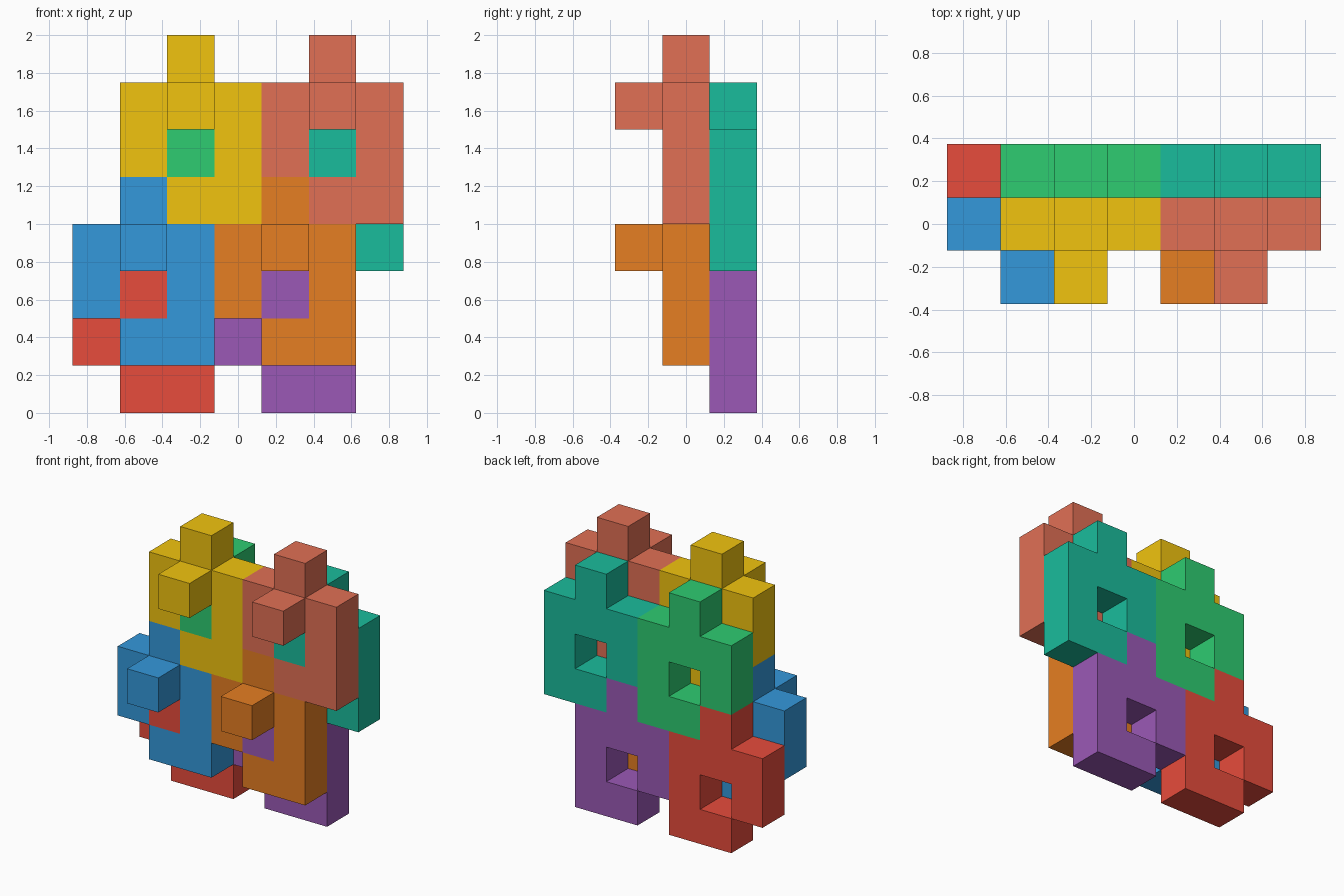
import bpy
import bmesh
from mathutils import Vector

if "Cube" in bpy.data.objects:
    bpy.data.objects.remove(bpy.data.objects["Cube"])

S = 0.25  # edge of one block

# Ring tile seen from the front, relative to its hole (column, row)
RING = [(0, -1), (1, -1), (-1, 0), (1, 0), (-1, 1), (0, 1), (1, 1), (0, 2)]
KNOB = (0, 1)  # block sticking out one layer toward the front

# name: (hole column, hole row, layer, sRGB colour)
TILES = {
    "front_tile_lower_left": (1, 2, 1, 0x3498DB),
    "front_tile_upper_left": (2, 5, 1, 0xF1C40F),
    "front_tile_lower_right": (4, 2, 1, 0xE67E22),
    "front_tile_upper_right": (5, 5, 1, 0xE17055),
    "back_tile_lower_left": (1, 1, 2, 0xE74C3C),
    "back_tile_upper_left": (2, 4, 2, 0x2ECC71),
    "back_tile_lower_right": (4, 1, 2, 0x9B59B6),
    "back_tile_upper_right": (5, 4, 2, 0x1ABC9C),
}


def tile_cells(col, row, layer):
    cells = {(col + i, layer, row + k) for i, k in RING}
    cells.add((col + KNOB[0], layer - 1, row + KNOB[1]))
    return cells


def linear(hex_rgb):
    rgb = [(hex_rgb >> s & 255) / 255 for s in (16, 8, 0)]
    return [c / 12.92 if c <= 0.04045 else ((c + 0.055) / 1.055) ** 2.4 for c in rgb] + [1]


def build_tile(name, cells, occupied, colour):
    bm = bmesh.new()
    for cell in sorted(cells):
        centre = Vector(((cell[0] - 3) * S, (cell[1] - 1) * S, (cell[2] + 0.5) * S))
        for axis in range(3):
            for sign in (-1, 1):
                # Skip sides that touch another block
                near = list(cell)
                near[axis] += sign
                if tuple(near) in occupied:
                    continue
                n, u, v = Vector(), Vector(), Vector()
                n[axis] = sign * S / 2
                u[(axis + 1) % 3] = S / 2
                v[(axis + 2) % 3] = sign * S / 2
                corners = (-u - v, u - v, u + v, v - u)
                bm.faces.new([bm.verts.new(centre + n + c) for c in corners])
    bmesh.ops.remove_doubles(bm, verts=bm.verts[:], dist=0.001)
    mesh = bpy.data.meshes.new(name)
    bm.to_mesh(mesh)
    bm.free()
    mat = bpy.data.materials.new(name + "_colour")
    mat.diffuse_color = linear(colour)
    mat.use_nodes = True
    mat.node_tree.nodes["Principled BSDF"].inputs["Base Color"].default_value = mat.diffuse_color
    mesh.materials.append(mat)
    bpy.context.collection.objects.link(bpy.data.objects.new(name, mesh))


# Interlocking tiles: back knobs plug the holes of the front tiles
layout = {name: tile_cells(c, r, l) for name, (c, r, l, _) in TILES.items()}
occupied = set().union(*layout.values())
for name, cells in layout.items():
    build_tile(name, cells, occupied, TILES[name][3])
